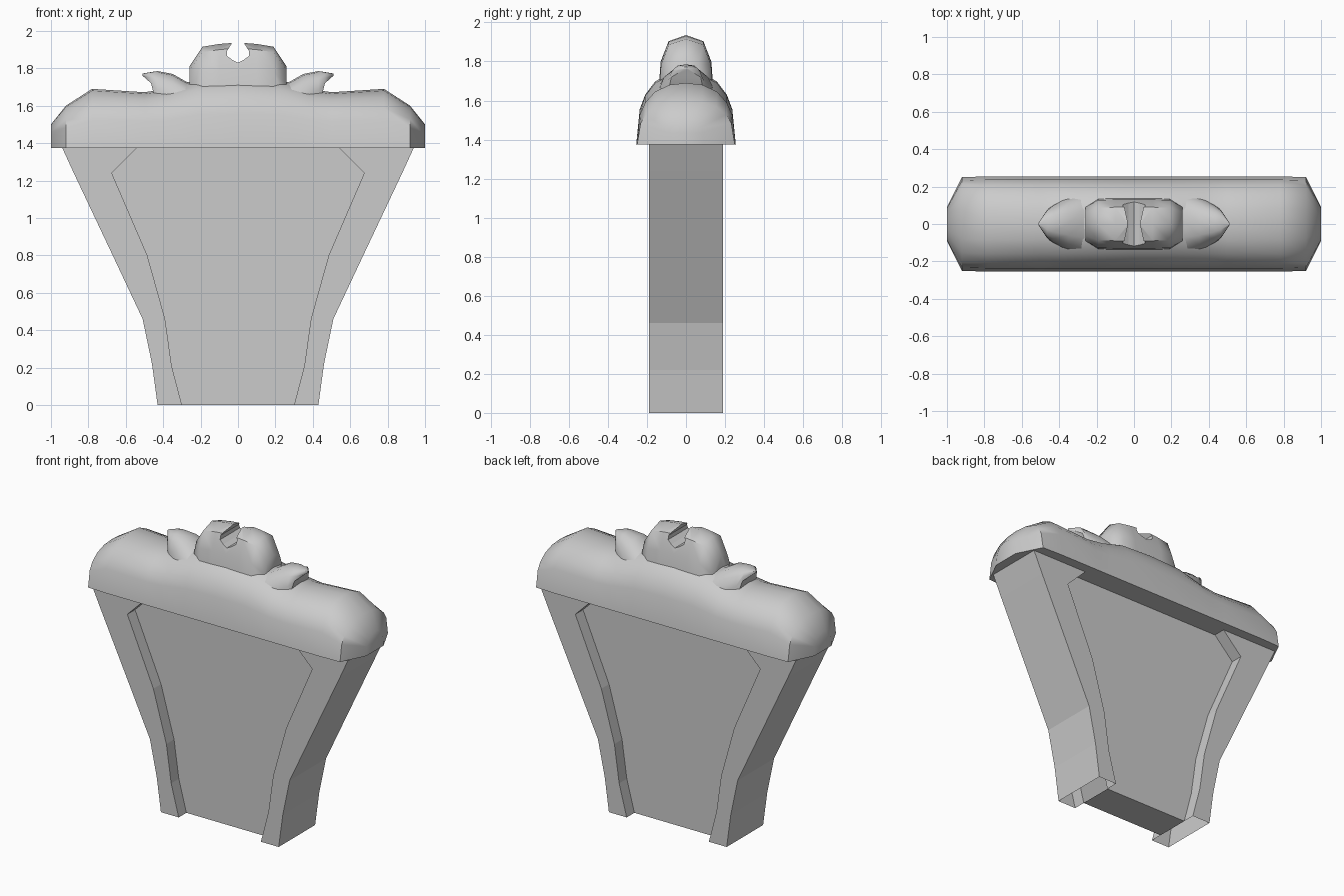
import bpy, bmesh
from math import radians

if "Cube" in bpy.data.objects:
    bpy.data.objects.remove(bpy.data.objects["Cube"])

BASE = 1.375


def make_object(name, bm, smooth=None):
    bmesh.ops.remove_doubles(bm, verts=bm.verts, dist=0.0005)
    bmesh.ops.recalc_face_normals(bm, faces=bm.faces)
    mesh = bpy.data.meshes.new(name)
    bm.to_mesh(mesh)
    bm.free()
    ob = bpy.data.objects.new(name, mesh)
    bpy.context.collection.objects.link(ob)
    if smooth:
        bpy.ops.object.select_all(action='DESELECT')
        ob.select_set(True)
        bpy.context.view_layer.objects.active = ob
        bpy.ops.object.shade_smooth_by_angle(angle=radians(smooth))
    return ob


def quad(bm, *pts):
    bm.faces.new([bm.verts.new(p) for p in pts])


def loft(name, stations, section, smooth=50):
    """Skin along x: stations are (x, base z, top z, half depth)."""
    ring = section + [(-y, z) for y, z in reversed(section[:-1])]
    bm = bmesh.new()
    rows = [[bm.verts.new((x, hw * y, lo + (hi - lo) * z)) for y, z in ring]
            for x, lo, hi, hw in stations]
    for a, b in zip(rows, rows[1:]):
        for i in range(len(ring)):
            j = (i + 1) % len(ring)
            bm.faces.new((a[i], a[j], b[j], b[i]))
    bm.faces.new(rows[0])
    bm.faces.new(rows[-1])
    return make_object(name, bm, smooth)


def mirrored(half):
    """Half stations from the centre outwards -> full list left to right."""
    return [(-s[0], *s[1:]) for s in reversed(half)] + [s for s in half if s[0] > 0]


# Tapered body: raised side stiles (open underneath) around a recessed panel
outer = [(.43, 0), (.46, .22), (.51, .46), (.67, .8), (.878, 1.24), (.94, BASE)]
inner = [(.30, 0), (.355, .21), (.39, .46), (.485, .8), (.675, 1.24), (.54, BASE)]
D, P = .19, .11
bm = bmesh.new()
for k in range(len(outer) - 1):
    (ox, oz), (px, pz) = outer[k:k + 2]
    (ix, iz), (jx, jz) = inner[k:k + 2]
    for f in (-1, 1):
        for s in (-1, 1):
            quad(bm, (s*ox, f*D, oz), (s*px, f*D, pz), (s*jx, f*D, jz), (s*ix, f*D, iz))
            quad(bm, (s*ix, f*D, iz), (s*jx, f*D, jz), (s*jx, f*P, jz), (s*ix, f*P, iz))
        quad(bm, (-ix, f*P, iz), (ix, f*P, iz), (jx, f*P, jz), (-jx, f*P, jz))
    for s in (-1, 1):
        quad(bm, (s*ox, -D, oz), (s*ox, D, oz), (s*px, D, pz), (s*px, -D, pz))
quad(bm, (-.30, -P, 0), (.30, -P, 0), (.30, P, 0), (-.30, P, 0))
make_object("body", bm)

# Cushion-like cap with chamfered ends
cushion = [(1, 0), (.93, .48), (.82, .68), (.62, .86), (.33, .97), (0, 1)]
loft("cap", mirrored([
    (0, BASE, 1.75, .255), (.22, BASE, 1.74, .255), (.38, BASE, 1.69, .255),
    (.50, BASE, 1.672, .255), (.78, BASE, 1.69, .255), (.92, BASE, 1.60, .25),
    (1, BASE, 1.50, .09)]), cushion)

# Curled leaf on each side of the knob
leaf = [(1, 0), (.95, .5), (.75, .8), (.4, .97), (0, 1)]
for name, s in (("leaf_left", -1), ("leaf_right", 1)):
    loft(name, [(s * x, lo, hi, hw) for x, lo, hi, hw in (
        (.20, 1.5, 1.70, .19), (.28, 1.5, 1.73, .175), (.35, 1.52, 1.77, .15),
        (.43, 1.58, 1.785, .105), (.465, 1.72, 1.78, .075),
        (.51, 1.76, 1.772, .008))], leaf)

# Rounded central knob
knob_section = [(1.25, 0), (1.08, .35), (1, .68), (.69, .93), (0, 1)]
knob = loft("knob", mirrored([
    (0, 1.5, 1.938, .13), (.10, 1.5, 1.93, .13),
    (.19, 1.5, 1.915, .128), (.26, 1.5, 1.81, .09)]), knob_section)

# Keyhole notch through the top of the knob
half = [(.03, 1.845), (.058, 1.865), (.06, 1.89), (.035, 1.93), (.035, 2.0)]
outline = [(0, 1.83)] + half + [(-x, z) for x, z in reversed(half)]
bm = bmesh.new()
face = bm.faces.new([bm.verts.new((x, -.3, z)) for x, z in outline])
ext = bmesh.ops.extrude_face_region(bm, geom=[face])
bmesh.ops.translate(bm, vec=(0, .6, 0),
                    verts=[v for v in ext["geom"] if isinstance(v, bmesh.types.BMVert)])
cutter = make_object("notch_cutter", bm)
cutter.hide_render = True
cutter.hide_set(True)
cut = knob.modifiers.new("notch", 'BOOLEAN')
cut.operation = 'DIFFERENCE'
cut.solver = 'EXACT'
cut.object = cutter
